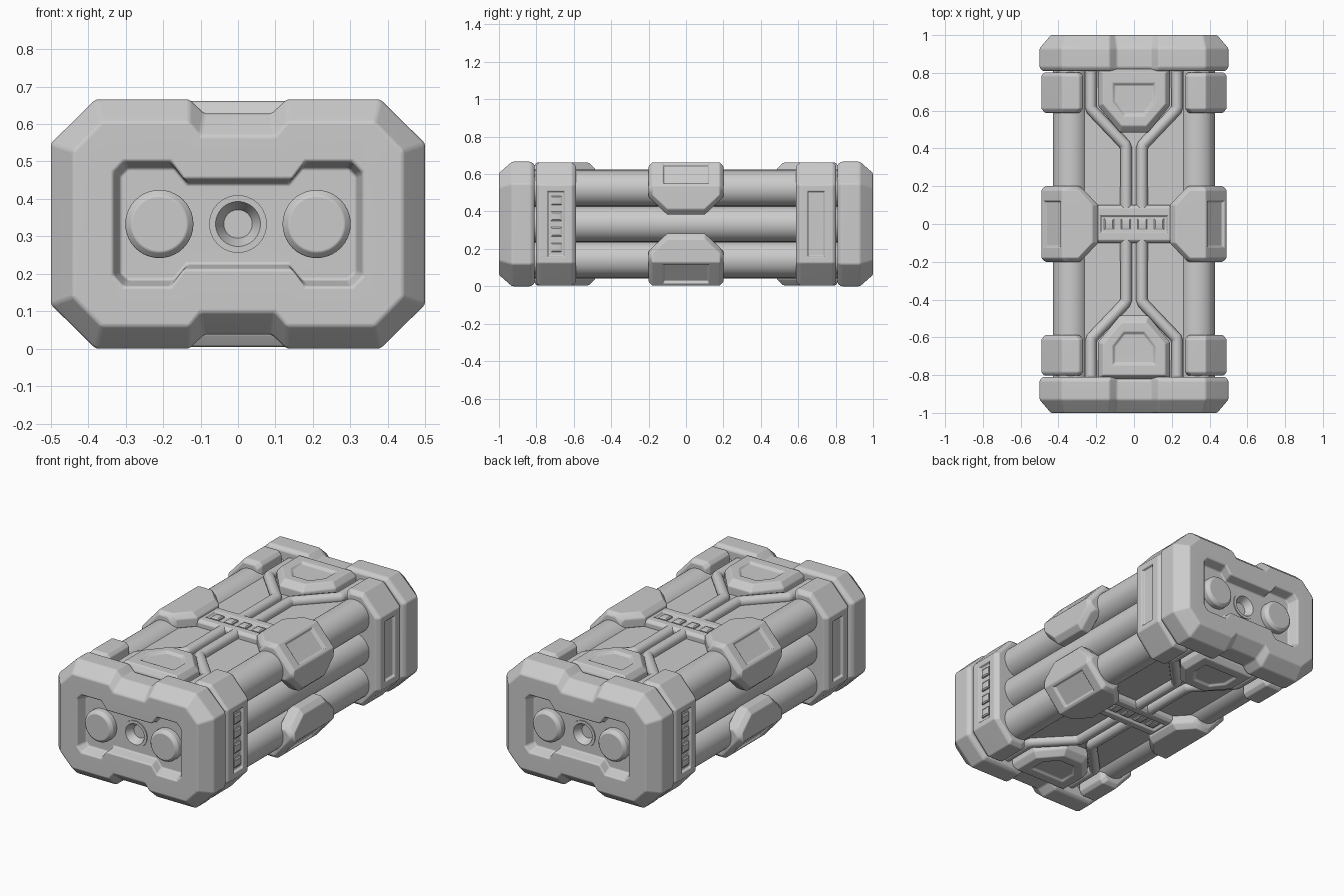
import bpy, bmesh, math
from mathutils import Vector

if "Cube" in bpy.data.objects:
    bpy.data.objects.remove(bpy.data.objects["Cube"])

ZC = 0.333  # mid height; parts are drawn relative to it and mirrored
grey = bpy.data.materials.new("light_grey")
grey.diffuse_color = (0.6, 0.6, 0.6, 1)
grey.use_nodes = True
grey.node_tree.nodes["Principled BSDF"].inputs["Base Color"].default_value = grey.diffuse_color
cutters = []
MIRROR = [(1, 1), (-1, 1), (1, -1), (-1, -1)]


def loft(name, loops, sign=(1, 1, 1), bevel=0.008, cut=None, cutter=False):
    """Skin a list of equal-length point loops, cap the ends, mirror by sign."""
    bm = bmesh.new()
    rows = [[bm.verts.new((p[0] * sign[0], p[1] * sign[1], ZC + p[2] * sign[2])) for p in l]
            for l in loops]
    n = len(rows[0])
    for a, b in zip(rows, rows[1:]):
        for i in range(n):
            j = (i + 1) % n
            bm.faces.new((a[i], a[j], b[j], b[i]))
    bm.faces.new(rows[0])
    bm.faces.new(rows[-1])
    bmesh.ops.recalc_face_normals(bm, faces=bm.faces)
    me = bpy.data.meshes.new(name)
    bm.to_mesh(me)
    bm.free()
    ob = bpy.data.objects.new(name, me)
    bpy.context.collection.objects.link(ob)
    if cutter:
        ob.hide_render = True
        cutters.append(ob)
        return ob
    me.materials.append(grey)
    if cut:
        m = ob.modifiers.new("cut", 'BOOLEAN')
        m.operation = 'DIFFERENCE'
        m.solver = 'EXACT'
        m.object = cut
    if bevel:
        m = ob.modifiers.new("bevel", 'BEVEL')
        m.width = bevel
        m.segments = 3
        m.limit_method = 'ANGLE'
        m.angle_limit = math.radians(30)
    return ob


def quad_sym(q, y):
    """Full x-z outline from one quadrant of points."""
    r = q[::-1]
    pts = (q + [(x, -z) for x, z in r] + [(-x, -z) for x, z in q] + [(-x, z) for x, z in r])
    return [(x, y, z) for x, z in pts]


def circle(cx, cz, r, y, n=40):
    return [(cx + r * math.cos(2 * math.pi * i / n), y, cz + r * math.sin(2 * math.pi * i / n))
            for i in range(n)]


def rect_z(cx, cy, hx, hy, z):
    return [(cx - hx, cy - hy, z), (cx + hx, cy - hy, z), (cx + hx, cy + hy, z), (cx - hx, cy + hy, z)]


def rect_x(cy, cz, hy, hz, x):
    return [(x, cy - hy, cz - hz), (x, cy + hy, cz - hz), (x, cy + hy, cz + hz), (x, cy - hy, cz + hz)]


# Core body and the three long tubes on each side
loft("core_body", [rect_z(0, 0, 0.28, 0.83, -0.25), rect_z(0, 0, 0.28, 0.83, 0.25)])
for s in (1, -1):
    for z in (-0.19, 0, 0.19):
        loft("side_tube", [circle(0.335, z, 0.095, -0.83), circle(0.335, z, 0.095, 0.83)],
             (s, 1, 1), bevel=0)

# End caps with recessed face, two knobs and a centre socket
outer = [(0.09, 0.295), (0.13, 0.333), (0.38, 0.333), (0.5, 0.215)]
rear = [(0.085, 0.28), (0.125, 0.318), (0.375, 0.318), (0.485, 0.21)]
front = [(0.10, 0.235), (0.13, 0.272), (0.365, 0.272), (0.44, 0.195)]
rim = [(0.145, 0.12), (0.18, 0.167), (0.305, 0.167), (0.333, 0.137)]
floor = [(0.135, 0.108), (0.17, 0.15), (0.295, 0.15), (0.315, 0.13)]
FY = -0.94
for s in (1, -1):
    sg = (s, s, 1)
    hole = loft("socket_cutter", [circle(0, 0, 0.065, FY - 0.02), circle(0, 0, 0.065, FY + 0.05)],
                sg, cutter=True)
    loft("end_cap", [quad_sym(rear, -0.81), quad_sym(outer, -0.83), quad_sym(outer, -0.93),
                     quad_sym(front, -1), quad_sym(rim, -1), quad_sym(floor, FY)], sg, cut=hole)
    loft("socket_ring", [circle(0, 0, 0.077, FY + 0.05), circle(0, 0, 0.077, FY - 0.005),
                         circle(0, 0, 0.06, FY - 0.005), circle(0, 0, 0.042, FY + 0.03),
                         circle(0, 0, 0.038, FY + 0.04)], sg, bevel=0)
    for x in (-0.21, 0.21):
        loft("end_knob", [circle(x, 0, 0.091, FY + 0.01), circle(x, 0, 0.091, -0.972),
                          circle(x, 0, 0.075, -0.988)], sg, bevel=0.004)


# Side collars beside the caps
def collar_section(y, i):
    t, o = 0.329 - i, 0.49 - i
    half = [(0.27 + i, t - 0.02), (0.29 + i, t), (0.38, t), (o, 0.208)]
    return [(x, y, z) for x, z in half + [(x, -z) for x, z in half[::-1]]]


for s in (1, -1):
    for e in (1, -1):
        sg = (s, s * e, 1)
        panel = loft("panel_cutter", [rect_x(-0.695, 0, 0.048, 0.178, 0.52),
                                      rect_x(-0.695, 0, 0.042, 0.172, 0.475)], sg, cutter=True)
        loft("side_collar", [collar_section(-0.802, 0.015), collar_section(-0.785, 0),
                             collar_section(-0.61, 0), collar_section(-0.588, 0.02)],
             sg, bevel=0.006, cut=panel)
        if e == 1:  # row of four buttons on one end of each side
            for k in range(4):
                z = -0.126 + k * 0.084
                loft("side_button", [rect_x(-0.693, z, 0.029, 0.025, 0.47),
                                     rect_x(-0.693, z, 0.029, 0.025, 0.483),
                                     rect_x(-0.693, z, 0.021, 0.018, 0.488)], sg, bevel=0)


# Corner clamps around the middle
def clamp_section(y, xi, zi, i):
    t, o = 0.33 - i, 0.49 - i
    pts = [(xi, t - 0.03), (xi + 0.03, t), (0.38 - i / 2, t), (o, 0.205 - i / 2), (o, zi + 0.03),
           (o - 0.03, zi), (0.40, zi), (0.40, 0.19), (0.35, 0.25), (xi, 0.25)]
    return [(x, y, z) for x, z in pts]


half = [(0.2, 0.285, 0.145, 0.02), (0.18, 0.265, 0.125, 0), (0.1, 0.19, 0.05, 0)]
clamp = [clamp_section(-y, *r) for y, *r in half] + [clamp_section(y, *r) for y, *r in half[::-1]]
mid, nrm, tan = Vector((0.435, 0, 0.2675)), Vector((0.125, 0, 0.11)).normalized(), Vector((0.11, 0, -0.125)).normalized()


def clamp_rect(h, hy, d):
    return [mid + nrm * d + tan * a * h + Vector((0, b * hy, 0))
            for a, b in ((-1, -1), (1, -1), (1, 1), (-1, 1))]


for sx, sz in MIRROR:
    sg = (sx, 1, sz)
    c = loft("clamp_cutter", [clamp_rect(0.07, 0.128, 0.03), clamp_rect(0.062, 0.118, -0.014)],
             sg, cutter=True)
    loft("corner_clamp", clamp, sg, bevel=0.006, cut=c)

# Top and bottom: centre strap with buttons, shield pads, routed pipes
def pad_loop(w, y0, y1, tip, y2, z):
    return [(-w, y0, z), (w, y0, z), (w, y1, z), (tip, y2, z), (-tip, y2, z), (-w, y1, z)]


for sz in (1, -1):
    loft("centre_strap", [rect_z(0, 0, 0.22, 0.1, 0.23), rect_z(0, 0, 0.22, 0.1, 0.275),
                          rect_z(0, 0, 0.22, 0.085, 0.29), rect_z(0, 0, 0.178, 0.045, 0.29),
                          rect_z(0, 0, 0.172, 0.039, 0.276)], (1, 1, sz), bevel=0.004)
    for k in range(4):
        x = -0.132 + k * 0.088
        loft("strap_button", [rect_z(x, 0, 0.026, 0.029, 0.27), rect_z(x, 0, 0.026, 0.029, 0.283),
                              rect_z(x, 0, 0.019, 0.021, 0.288)], (1, 1, sz), bevel=0)
    for sy in (1, -1):
        loft("shield_pad", [pad_loop(0.19, 0.82, 0.625, 0.075, 0.485, 0.23),
                            pad_loop(0.19, 0.82, 0.625, 0.075, 0.485, 0.295),
                            pad_loop(0.165, 0.80, 0.635, 0.065, 0.52, 0.328),
                            pad_loop(0.112, 0.745, 0.645, 0.055, 0.572, 0.328),
                            pad_loop(0.102, 0.735, 0.65, 0.05, 0.582, 0.316)], (1, sy, sz), bevel=0.006)
        for sx in (1, -1):
            cu = bpy.data.curves.new("routed_pipe", 'CURVE')
            cu.dimensions = '3D'
            cu.bevel_depth = 0.031
            cu.bevel_resolution = 4
            path = [(0.228, 0.82), (0.228, 0.62), (0.222, 0.602), (0.05, 0.422), (0.042, 0.402), (0.042, 0.08)]
            sp = cu.splines.new('POLY')
            sp.points.add(len(path) - 1)
            for p, (x, y) in zip(sp.points, path):
                p.co = (x * sx, y * sy, ZC + 0.26 * sz, 1)
            cu.materials.append(grey)
            bpy.context.collection.objects.link(bpy.data.objects.new("routed_pipe", cu))

# Apply cuts and bevels, drop the cutters, smooth the shading
parts = [o for o in bpy.context.scene.objects if o not in cutters]
bpy.ops.object.select_all(action='DESELECT')
for o in parts:
    o.select_set(True)
bpy.context.view_layer.objects.active = parts[0]
bpy.ops.object.convert(target='MESH')
for c in cutters:
    bpy.data.objects.remove(c)
bpy.ops.object.shade_smooth_by_angle(angle=math.radians(35))
for o in bpy.context.scene.objects:
    o.modifiers.new("weighted_normals", 'WEIGHTED_NORMAL').keep_sharp = True
